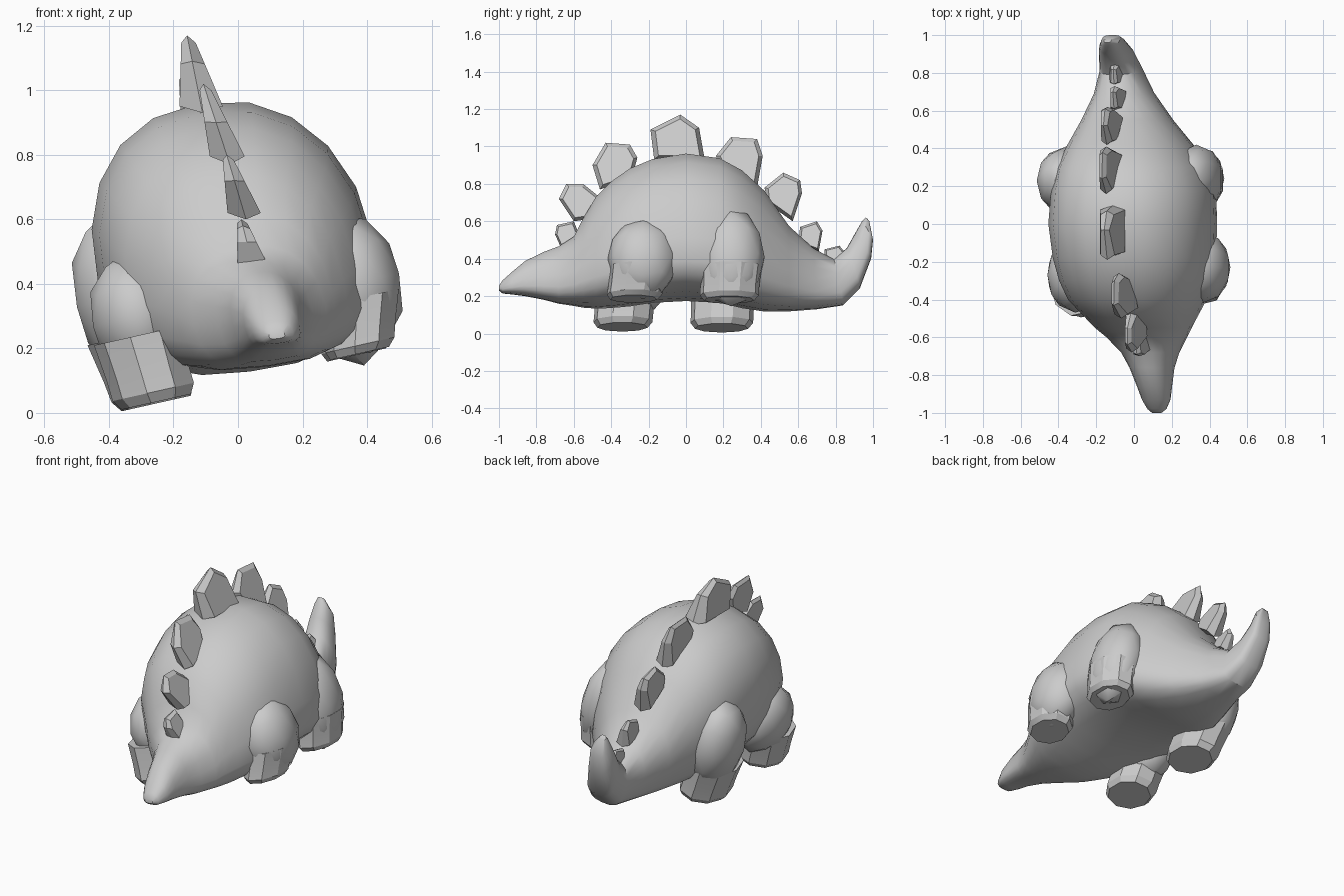
import bpy, bmesh, math
from mathutils import Vector, Matrix

if "Cube" in bpy.data.objects:
    bpy.data.objects.remove(bpy.data.objects["Cube"])

ROLL = math.radians(13)          # the animal leans to its side
CR, SR = math.cos(ROLL), math.sin(ROLL)

grey = bpy.data.materials.new("plain_grey")
grey.diffuse_color = (0.6, 0.6, 0.6, 1)
grey.use_nodes = True
grey.node_tree.nodes["Principled BSDF"].inputs["Base Color"].default_value = grey.diffuse_color


def finish(name, bm, angle=35):
    bmesh.ops.recalc_face_normals(bm, faces=bm.faces)
    me = bpy.data.meshes.new(name)
    bm.to_mesh(me)
    bm.free()
    me.materials.append(grey)
    ob = bpy.data.objects.new(name, me)
    bpy.context.collection.objects.link(ob)
    bpy.context.view_layer.objects.active = ob
    ob.select_set(True)
    bpy.ops.object.shade_smooth_by_angle(angle=math.radians(angle))
    ob.select_set(False)
    return ob


def loft(name, rings, angle=35):
    bm = bmesh.new()
    rows = [[bm.verts.new(p) for p in r] for r in rings]
    n = len(rows[0])
    for a, b in zip(rows, rows[1:]):
        for i in range(n):
            j = (i + 1) % n
            bm.faces.new((a[i], a[j], b[j], b[i]))
    bm.faces.new(rows[0])
    bm.faces.new(rows[-1])
    return finish(name, bm, angle)


# Body from snout to upturned tail: bottom y, z, top y, z, centre x, half width
sections = [
    (-1.0, .23, -1.0, .255, .12, .025), (-.98, .215, -.98, .285, .12, .05),
    (-.93, .21, -.93, .33, .115, .075),
    (-.86, .20, -.86, .39, .105, .09), (-.76, .18, -.76, .44, .09, .115),
    (-.68, .16, -.68, .47, .08, .15), (-.60, .15, -.60, .52, .06, .21),
    (-.55, .14, -.55, .62, .04, .25), (-.48, .135, -.48, .74, .02, .30),
    (-.40, .14, -.40, .82, .0, .36), (-.30, .15, -.30, .89, -.01, .40),
    (-.18, .17, -.18, .94, -.02, .425), (.0, .18, .0, .97, -.03, .44),
    (.18, .17, .18, .945, -.025, .43), (.30, .14, .30, .88, -.03, .395),
    (.42, .12, .42, .77, -.035, .325), (.55, .12, .55, .58, -.045, .238),
    (.70, .13, .68, .46, -.06, .155), (.84, .15, .79, .40, -.075, .108),
    (.93, .24, .86, .46, -.098, .087), (.99, .40, .90, .53, -.12, .065),
    (1.0, .50, .94, .60, -.125, .05), (.98, .60, .96, .62, -.14, .02)]
rings = []
for yb, zb, yt, zt, cx, hw in sections:
    h = zt - zb
    f0 = 0.42 - 0.07 * min(1, max(0, (h - .5) / .3))   # height of widest line
    ring = []
    for k in range(20):
        a = math.tau * k / 20
        c, s = math.cos(a), math.sin(a)
        e = 0.9 if s > 0 else 0.65           # flatter belly
        u = hw * math.copysign(abs(c) ** e, c)
        f = f0 + ((1 - f0) if s > 0 else f0) * math.copysign(abs(s) ** e, s)
        v = (f - 0.5) * h
        ring.append((cx + u * CR - v * SR, yb + (yt - yb) * f,
                     zb + h / 2 + v * CR + u * SR * (0.7 if s > 0 else 0.55)))
    rings.append(ring)
loft("body", rings)


# Legs: a rounded thigh and a short blocky foot that follow the lean
def leg(name, thigh, size, ankle, sole, rx, ry):
    bm = bmesh.new()
    bmesh.ops.create_icosphere(bm, subdivisions=2, radius=1)
    bmesh.ops.transform(bm, verts=bm.verts, matrix=Matrix.Translation(thigh)
                        @ Matrix.Rotation(-ROLL, 4, 'Y') @ Matrix.Diagonal((*size, 1)))
    finish(name + "_thigh", bm)
    a, b = Vector(ankle), Vector(sole)
    foot = []
    for t, w in ((0, 1.05), (.55, 1.0), (.85, 1.0), (1, .85)):
        c = a.lerp(b, t)
        foot.append([c + Vector((rx * w * math.cos(q), ry * w * math.sin(q),
                                 rx * w * SR * math.cos(q)))
                     for q in [math.tau * (i + .5) / 9 for i in range(9)]])
    loft(name + "_foot", foot, 25)


leg("front_right", (.36, -.23, .40), (.15, .19, .22), (.39, -.25, .36), (.38, -.28, .185), .11, .15)
leg("hind_right", (.33, .24, .41), (.14, .18, .27), (.36, .24, .36), (.37, .23, .18), .11, .16)
leg("front_left", (-.31, -.27, .30), (.15, .20, .20), (-.31, -.32, .24), (-.25, -.34, .035), .13, .16)
leg("hind_left", (-.36, .23, .36), (.15, .18, .26), (-.33, .20, .24), (-.25, .19, .03), .13, .17)

# Back plates: x of base, half thickness, lean, outline in y, z
plates = [
    (.05, .04, .25, [(-.70, .53), (-.69, .58), (-.60, .60), (-.56, .50), (-.66, .44)]),
    (.025, .043, .3, [(-.68, .72), (-.64, .80), (-.55, .80), (-.45, .72), (-.46, .62), (-.60, .60)]),
    (-.025, .045, .33, [(-.50, .90), (-.43, 1.02), (-.30, 1.01), (-.26, .94), (-.29, .83), (-.46, .77)]),
    (-.11, .056, .2, [(-.19, 1.09), (-.03, 1.17), (.07, 1.10), (.10, .93), (-.17, .93)]),
    (-.11, .045, .22, [(.16, .95), (.24, 1.05), (.38, 1.04), (.41, .95), (.38, .78), (.18, .90)]),
    (-.105, .045, .22, [(.42, .78), (.52, .86), (.61, .82), (.62, .75), (.57, .60), (.43, .70)]),
    (-.08, .035, .2, [(.61, .57), (.70, .60), (.73, .55), (.71, .44), (.60, .48)]),
    (-.09, .033, .2, [(.74, .45), (.82, .47), (.86, .42), (.82, .37), (.74, .38)])]
for n, (x0, t, lean, pts) in enumerate(plates, 1):
    cy = sum(p[0] for p in pts) / len(pts)
    cz = sum(p[1] for p in pts) / len(pts)
    zb = min(p[1] for p in pts)
    zh = max(p[1] for p in pts) - zb
    layers = []
    for s, side in ((.82, -1), (1, 0), (.82, 1)):
        layer = []
        for y, z in pts:
            yy, zz = cy + (y - cy) * s, cz + (z - cz) * s
            w = t * (1.2 - .8 * (z - zb) / zh)        # thick root, thin tip
            layer.append((x0 + side * w - lean * (zz - zb), yy, zz))
        layers.append(layer)
    loft(f"back_plate_{n}", layers, 10)
